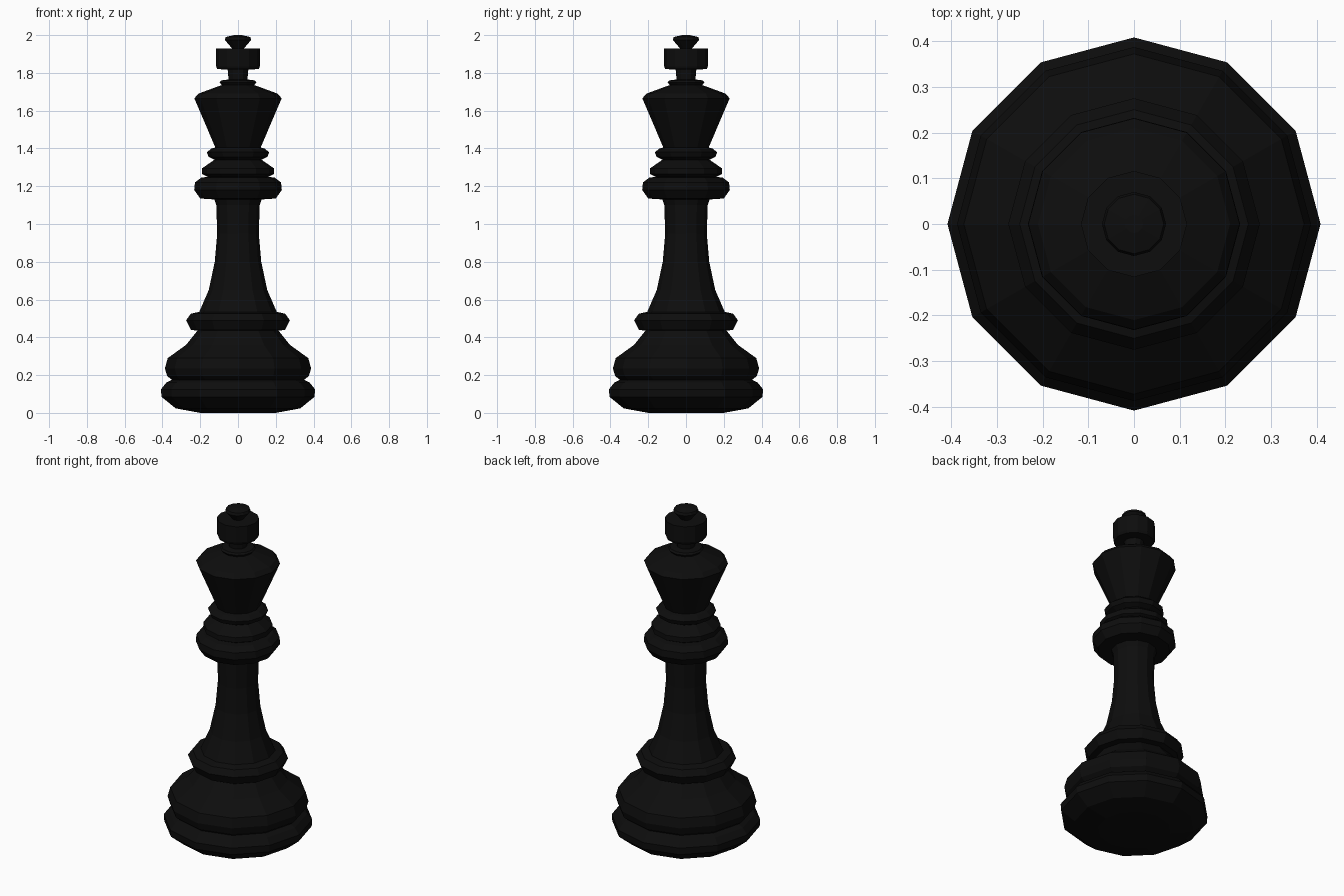
import bpy, bmesh
from math import cos, sin, tau

cube = bpy.data.objects.get("Cube")
if cube:
    bpy.data.objects.remove(cube, do_unlink=True)

SIDES = 12

# Single dark finish
black = bpy.data.materials.new("ebony_black")
black.use_nodes = True
colour = (0.004, 0.004, 0.004, 1)
black.diffuse_color = colour
black.node_tree.nodes["Principled BSDF"].inputs["Base Color"].default_value = colour


def turned(name, profile):
    """Turn a (radius, height) profile, listed bottom to top, into a closed part."""
    bm = bmesh.new()
    rings = [[bm.verts.new((r * cos(tau * i / SIDES), r * sin(tau * i / SIDES), z))
              for i in range(SIDES)] for r, z in profile]
    for low, high in zip(rings, rings[1:]):
        for i in range(SIDES):
            j = (i + 1) % SIDES
            bm.faces.new((low[i], low[j], high[j], high[i]))
    bm.faces.new(rings[0][::-1])
    bm.faces.new(rings[-1])
    mesh = bpy.data.meshes.new(name)
    bm.to_mesh(mesh)
    bm.free()
    mesh.materials.append(black)
    obj = bpy.data.objects.new(name, mesh)
    bpy.context.collection.objects.link(obj)
    return obj


# Foot and stepped base
turned("foot", [(.2, 0), (.33, .024), (.405, .085), (.408, .125), (.38, .16), (.35, .175)])
turned("base_dome", [(.35, .175), (.375, .195), (.387, .235), (.372, .29),
                     (.275, .36), (.215, .435)])
turned("lower_collar", [(.215, .435), (.25, .44), (.275, .49), (.25, .525), (.205, .535)])

# Tapering stem
turned("stem", [(.205, .535), (.155, .65), (.123, .8), (.11, .95), (.115, 1.1), (.125, 1.13)])

# Stacked collars
turned("wide_collar", [(.125, 1.13), (.2, 1.135), (.232, 1.18), (.228, 1.22),
                       (.195, 1.245), (.16, 1.25)])
turned("middle_collar", [(.16, 1.25), (.19, 1.265), (.19, 1.295), (.125, 1.34)])
turned("upper_collar", [(.125, 1.34), (.155, 1.355), (.165, 1.38), (.14, 1.4), (.12, 1.405)])

# Flared head with rim and finial
turned("head", [(.12, 1.405), (.231, 1.665), (.21, 1.69), (.115, 1.725), (.085, 1.735)])
turned("head_rim", [(.085, 1.735), (.098, 1.75), (.09, 1.76), (.05, 1.765)])
turned("finial_neck", [(.05, 1.765), (.055, 1.82)])
turned("finial_band", [(.055, 1.818), (.11, 1.82), (.116, 1.835), (.116, 1.93), (.032, 1.93)])
turned("finial_tip", [(.032, 1.93), (.07, 1.975), (.065, 1.99), (.02, 2)])
